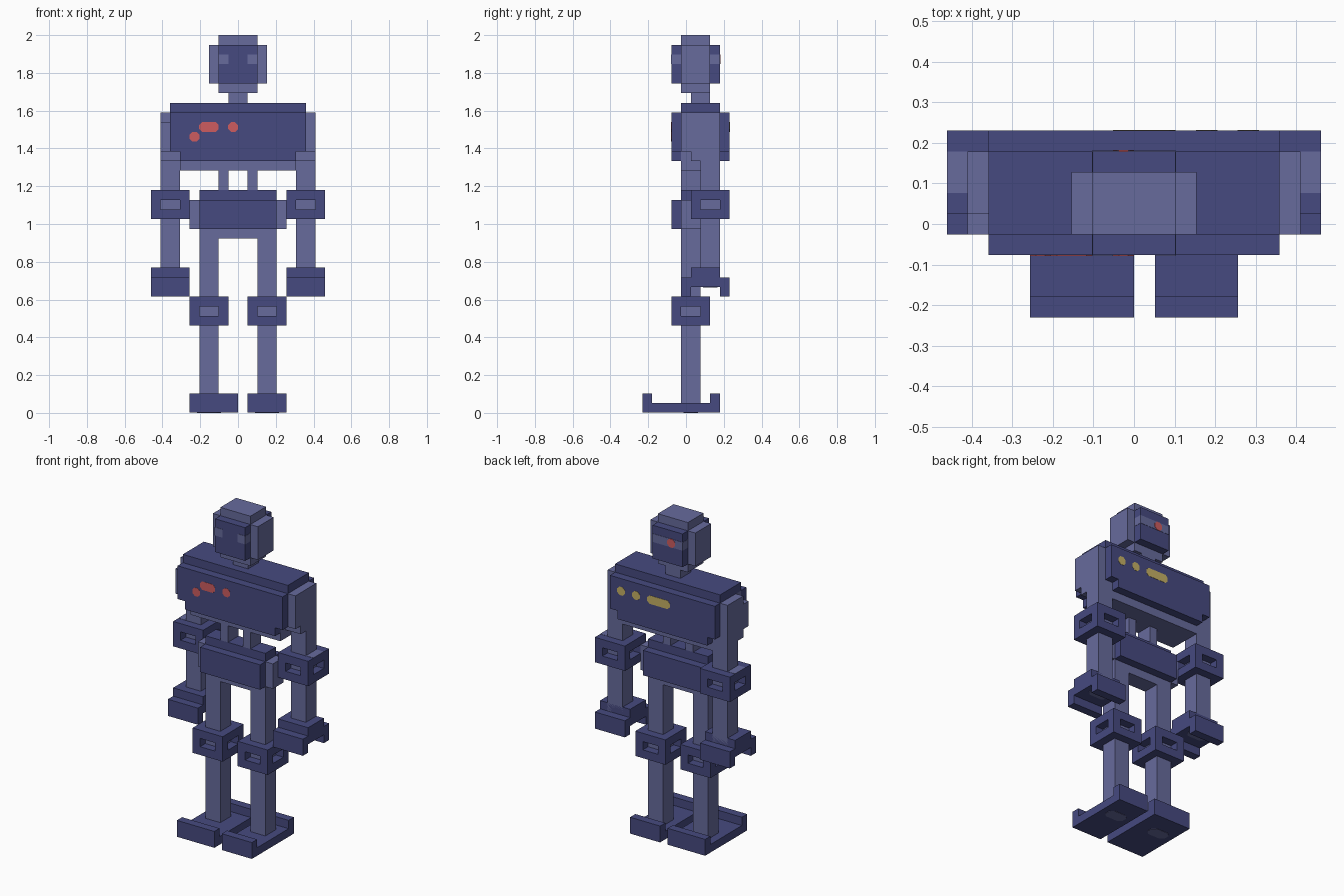
import bpy, bmesh, math
from mathutils import Vector

if "Cube" in bpy.data.objects:
    bpy.data.objects.remove(bpy.data.objects["Cube"])

U = 2 / 39  # size of one block; all coordinates below are in blocks


def material(name, rgb):
    m = bpy.data.materials.new(name)
    m.diffuse_color = (*rgb, 1)
    m.use_nodes = True
    m.node_tree.nodes["Principled BSDF"].inputs["Base Color"].default_value = m.diffuse_color
    return m


LIGHT = material("light slate blue", (0.135, 0.146, 0.335))
DARK = material("dark slate blue", (0.061, 0.068, 0.214))
RED = material("red", (0.61, 0.107, 0.117))
YELLOW = material("yellow", (0.56, 0.44, 0.13))


def finish(name, bm, mat):
    bmesh.ops.recalc_face_normals(bm, faces=bm.faces)
    bmesh.ops.scale(bm, vec=(U, U, U), verts=bm.verts)
    me = bpy.data.meshes.new(name)
    bm.to_mesh(me)
    bm.free()
    me.materials.append(mat)
    ob = bpy.data.objects.new(name, me)
    bpy.context.collection.objects.link(ob)
    return ob


def part(name, mat, *boxes, side=1):
    """Boxes given as (x0, x1, y0, y1, z0, z1); side=-1 mirrors them in x."""
    bm = bmesh.new()
    for x0, x1, y0, y1, z0, z1 in boxes:
        vs = bmesh.ops.create_cube(bm, size=1)["verts"]
        size = Vector((x1 - x0, y1 - y0, z1 - z0))
        mid = Vector((side * (x0 + x1) / 2, (y0 + y1) / 2, (z0 + z1) / 2))
        for v in vs:
            v.co = mid + v.co * size
    return finish(name, bm, mat)


def spot(name, mat, x0, x1, v, at, normal, r=0.55):
    """Thin eight-sided spot, stretched from x0 to x1, on a y- or z-facing side."""
    bm = bmesh.new()
    pts = []
    for i in range(8):
        a = math.radians(22.5 + 45 * i)
        cx = (x1 - 0.5) if math.cos(a) > 0 else (x0 + 0.5)
        p = (cx + r * math.cos(a), v + r * math.sin(a))
        pts.append((p[0], at, p[1]) if normal == "y" else (p[0], p[1], at))
    f = bm.faces.new([bm.verts.new(p) for p in pts])
    ext = bmesh.ops.extrude_face_region(bm, geom=[f])["geom"]
    step = Vector((0, 0.06, 0)) if normal == "y" else Vector((0, 0, 0.06))
    for e in ext:
        if isinstance(e, bmesh.types.BMVert):
            e.co += step
    return finish(name, bm, mat)


def joint(name, x0, y0, z0, side):
    """Band around a limb with a window cut in each of its four sides."""
    x1, y1 = x0 + 4, y0 + 4
    boxes = [(x0, x1, y0, y1, z0, z0 + 1), (x0, x1, y0, y1, z0 + 2, z0 + 3)]
    for x in (x0, x1 - 1):
        for y in (y0, y1 - 1):
            boxes.append((x, x + 1, y, y + 1, z0 + 1, z0 + 2))
    part(name, DARK, *boxes, side=side)


# Head
part("head", LIGHT, (-2, 2, -.5, 2.5, 33, 39))
part("face_plate", DARK, (-2, 2, -1.5, -.5, 34, 38))
part("back_head_plate", DARK, (-2, 2, 2.5, 3.5, 34, 38))
part("back_head_band", LIGHT, (-2.03, 2.03, 2.5, 3.53, 36, 37))
spot("back_head_light", RED, -1, 0, 36.5, 3.5, "y")
part("neck", LIGHT, (-1, 1, .5, 2.5, 32, 33))

# Chest
part("torso", LIGHT, (-7, 7, -.5, 3.5, 27, 31), (-6, 6, -.5, 3.5, 25, 27))
part("torso_top", DARK, (-7, 7, -.5, 3.5, 31, 32))
for name, y0 in (("chest_plate", -1.5), ("back_plate", 3.5)):
    part(name, DARK, (-7, 7, y0, y0 + 1, 27, 31), (-6, 6, y0, y0 + 1, 26, 27))
# the front plate's upper rim rises to the top of the torso
for i, (x0, x1, z) in enumerate(((-5, -4, 28.5), (-4, -2, 29.5), (-1, 0, 29.5))):
    spot(f"chest_light_{i}", RED, x0, x1, z, -1.53, "y")
for i, (x0, x1) in enumerate(((5, 6), (3, 4), (-1, 2))):
    spot(f"back_light_{i}", YELLOW, x0, x1, 29.5, 4.47, "y")

# Pelvis
part("pelvis", LIGHT, (-5, 5, -.5, 1.5, 19, 22), (-4, 4, -.5, 1.5, 18, 19))
part("pelvis_top", DARK, (-4, 4, -.5, 1.5, 22, 23))
part("pelvis_front_plate", DARK, (-4, 4, -1.5, -.5, 19, 22))
part("pelvis_back_plate", DARK, (-4, 4, 1.5, 2.5, 19, 22))

for s, tag in ((1, "right"), (-1, "left")):
    # Eye, ear and waist column
    part(f"{tag}_eye", LIGHT, (1, 2.03, -1.53, -.5, 36, 37), side=s)
    part(f"{tag}_ear", LIGHT, (2, 3, -.5, 2.5, 34, 38), side=s)
    part(f"{tag}_waist_column", LIGHT, (1, 2, -.5, 1.5, 23, 25), side=s)

    # Shoulder and arm; the left shoulder's top row is stepped back
    top_y = -.5 if s > 0 else .5
    part(f"{tag}_shoulder", LIGHT, (7, 8, -.5, 3.5, 27, 30),
         (7, 8, top_y, 3.5, 30, 31), (6, 8, .5, 3.5, 26, 27), side=s)
    part(f"{tag}_arm", LIGHT, (6, 8, 1.5, 3.5, 13.1, 26), side=s)
    joint(f"{tag}_elbow", 5, .5, 20, s)
    part(f"{tag}_elbow_patch", LIGHT, (8, 9, 1.5, 3.5, 22.95, 23.03), side=s)

    # Hand: a plate with a lip hanging at the front and back
    part(f"{tag}_hand", DARK, (5, 9, .5, 3.5, 13, 15),
         (5, 9, -.5, .5, 12, 14), (5, 9, 3.5, 4.5, 12, 14), side=s)
    spot(f"{tag}_palm_patch", LIGHT, s * 7 - 1, s * 7 + 1, 2.5, 12.97, "z", 0.8)

    # Leg
    part(f"{tag}_leg", LIGHT, (2, 4, -.5, 1.5, 0.1, 18), side=s)
    joint(f"{tag}_knee", 1, -1.5, 9, s)

    # Foot: a sole with a raised toe and heel; the left one is wider
    inner = 1 if s > 0 else 0
    part(f"{tag}_foot", DARK, (inner, 5, -4.5, 3.5, .03, 1),
         (inner, 5, -4.5, -3.5, 1, 2), (inner, 5, 2.5, 3.5, 1, 2), side=s)
    spot(f"{tag}_sole_patch", LIGHT, s * 3 - 1, s * 3 + 1, .5, 0, "z", 0.8)
